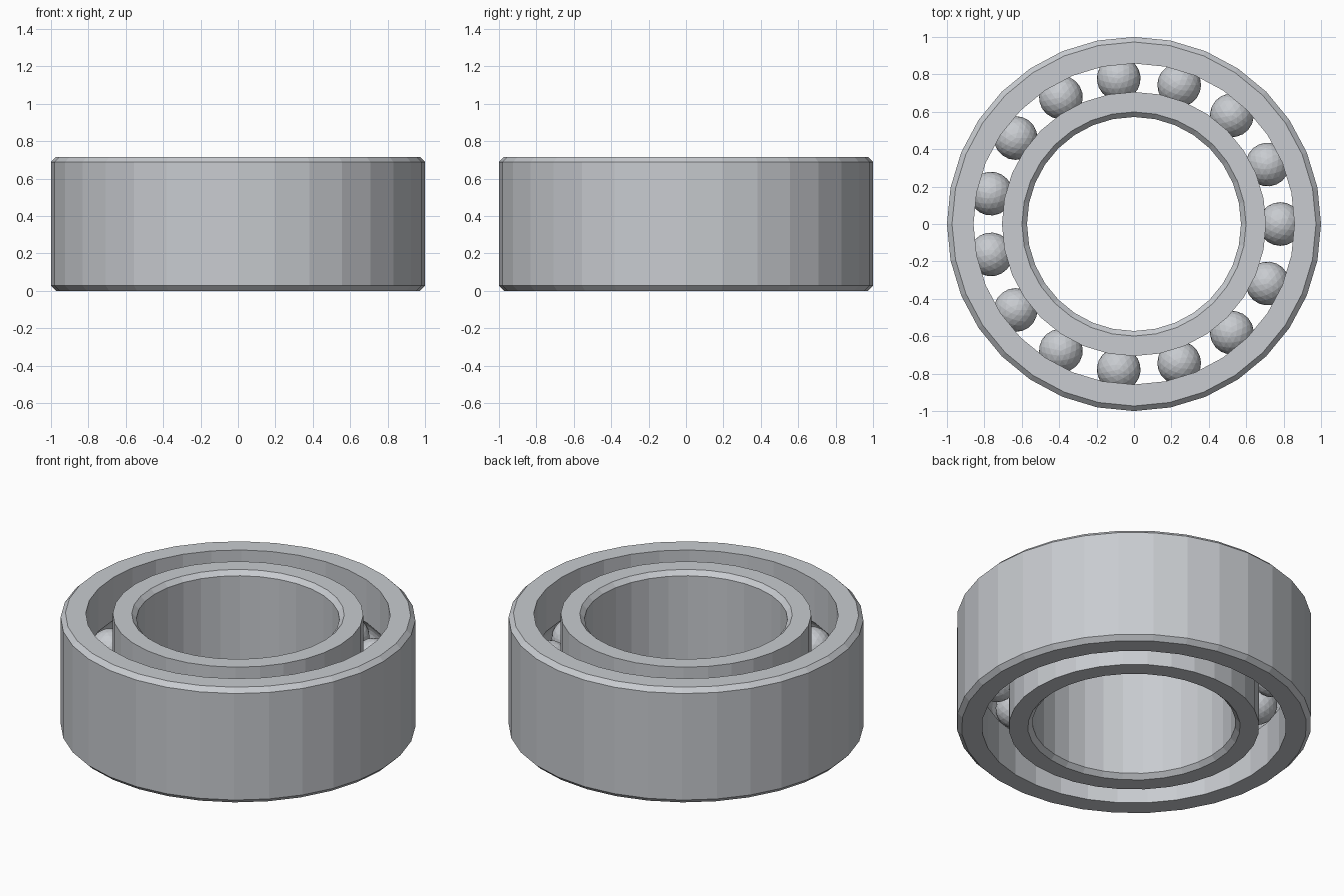
import bpy
import bmesh
from math import sin, cos, pi, radians, sqrt, atan2
from mathutils import Matrix, Vector

HEIGHT = 0.716
MID = HEIGHT / 2
PITCH = 0.782          # radius of the circle of ball centres
GROOVE = 0.119         # radius of the rolling groove
BALL = 0.117
CHAMFER = 0.027
SIDES = 32
BALLS = 15

cube = bpy.data.objects.get("Cube")
if cube:
    bpy.data.objects.remove(cube, do_unlink=True)

steel = bpy.data.materials.new("steel grey")
steel.use_nodes = True
colour = (0.58, 0.60, 0.63, 1.0)
steel.diffuse_color = colour
steel.node_tree.nodes["Principled BSDF"].inputs["Base Color"].default_value = colour


def add_object(name, bm):
    bmesh.ops.recalc_face_normals(bm, faces=bm.faces[:])
    mesh = bpy.data.meshes.new(name)
    bm.to_mesh(mesh)
    bm.free()
    mesh.materials.append(steel)
    obj = bpy.data.objects.new(name, mesh)
    bpy.context.collection.objects.link(obj)
    return obj


def race(name, plain, lip):
    """Ring with a chamfered plain wall and a grooved wall facing the balls."""
    inward = 1 if lip > plain else -1      # from the plain wall to the lip
    edge = plain + inward * CHAMFER
    profile = [(edge, 0), (plain, CHAMFER),
               (plain, HEIGHT - CHAMFER), (edge, HEIGHT), (lip, HEIGHT)]
    # groove arc, from its upper to its lower rim
    offset = abs(lip - PITCH)
    half = atan2(sqrt(GROOVE ** 2 - offset ** 2), offset)
    steps = 8
    for i in range(steps + 1):
        a = half * (1 - 2 * i / steps)
        profile.append((PITCH - inward * GROOVE * cos(a), MID + GROOVE * sin(a)))
    profile.append((lip, 0))

    bm = bmesh.new()
    loops = []
    for s in range(SIDES):
        turn = Matrix.Rotation(2 * pi * s / SIDES, 3, 'Z')
        loops.append([bm.verts.new(turn @ Vector((r, 0, z))) for r, z in profile])
    n = len(profile)
    for s in range(SIDES):
        a, b = loops[s], loops[(s + 1) % SIDES]
        for i in range(n):
            j = (i + 1) % n
            bm.faces.new((a[i], b[i], b[j], a[j]))
    return add_object(name, bm)


# Outer and inner rings
race("outer_race", 1.0, 0.858)
race("inner_race", 0.572, 0.706)

# Evenly spaced faceted balls
for k in range(BALLS):
    bm = bmesh.new()
    place = Matrix.Rotation(radians(360 / BALLS * k), 4, 'Z') @ Matrix.Translation((PITCH, 0, MID))
    bmesh.ops.create_icosphere(bm, subdivisions=3, radius=BALL, matrix=place)
    add_object(f"ball_{k + 1}", bm)
